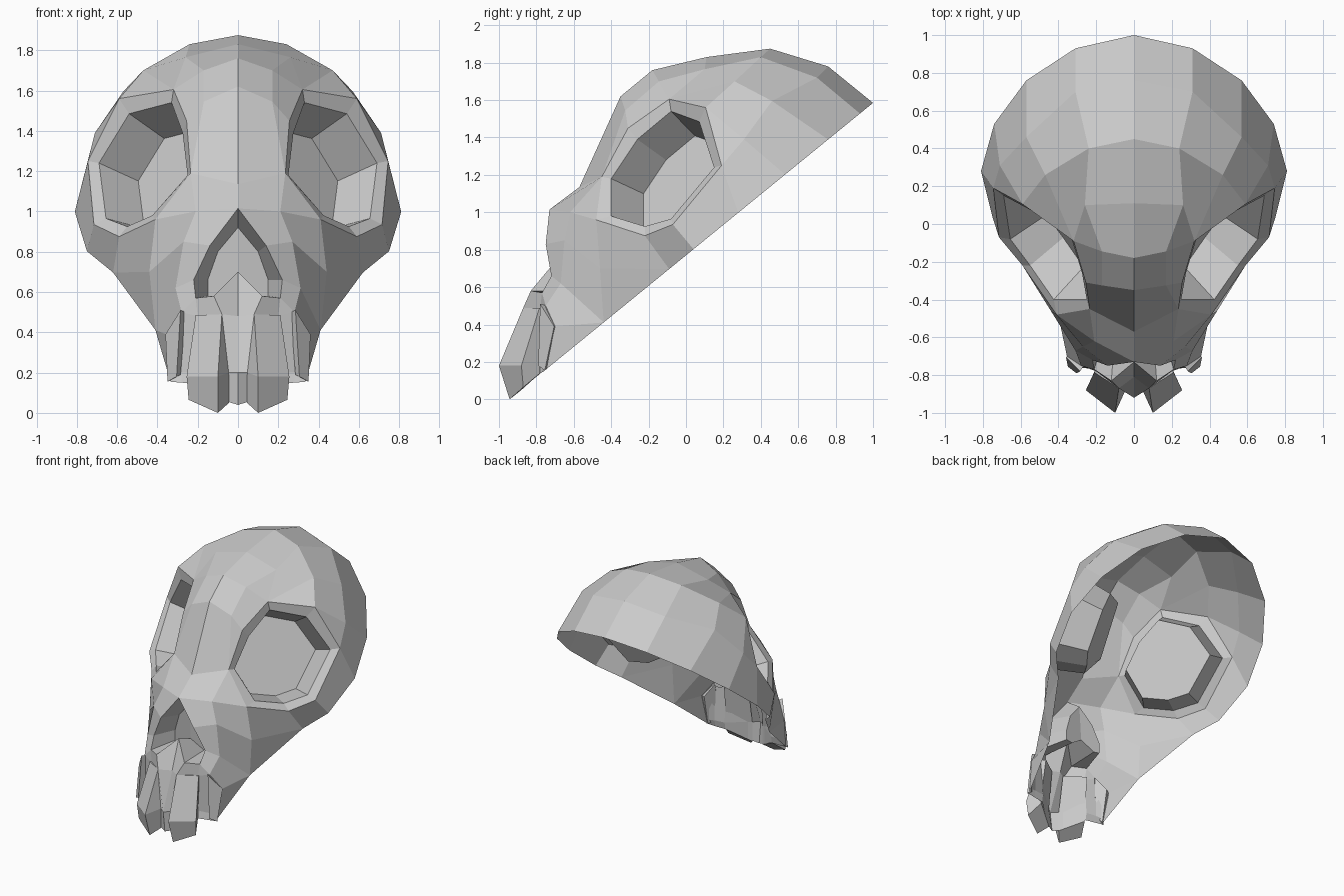
import bpy, bmesh
from mathutils import Vector as V

cube = bpy.data.objects.get("Cube")
if cube:
    bpy.data.objects.remove(cube, do_unlink=True)

bone = bpy.data.materials.new("bone_grey")
bone.use_nodes = True
bone.diffuse_color = (0.6, 0.6, 0.6, 1)
bone.node_tree.nodes["Principled BSDF"].inputs["Base Color"].default_value = bone.diffuse_color


def strip(faces, upper, lower, closed=False):
    """Join two rows of points; repeated points collapse to triangles."""
    if closed:
        upper, lower = upper + upper[:1], lower + lower[:1]
    for a0, a1, b0, b1 in zip(upper, upper[1:], lower, lower[1:]):
        faces.append([b0, b1, a1, a0])


def build(name, faces):
    """Make half a part from faces and mirror it across x."""
    bm, known = bmesh.new(), {}
    for face in faces:
        loop = []
        for p in face:
            key = tuple(round(c, 4) for c in p)
            if key not in known:
                known[key] = bm.verts.new(key)
            if known[key] not in loop:
                loop.append(known[key])
        if len(loop) > 2:
            bm.faces.new(loop)
    mesh = bpy.data.meshes.new(name)
    bm.to_mesh(mesh)
    bm.free()
    mesh.materials.append(bone)
    ob = bpy.data.objects.new(name, mesh)
    bpy.context.collection.objects.link(ob)
    mod = ob.modifiers.new("mirror", 'MIRROR')
    mod.use_clip = True


def on_back(x, y):
    """Point on the slanted plane where the shell is open."""
    return (x, y, 0.77 + 0.815 * y)


# Eye socket outline, from the top going outward
eye = [(.32, -.09, 1.605), (.59, .105, 1.56), (.745, .19, 1.25), (.715, -.07, .935),
       (.59, -.22, .875), (.41, -.48, .96), (.235, -.45, 1.19), (.255, -.31, 1.45)]
eye_inner = [(.33, -.08, 1.54), (.54, .07, 1.485), (.69, .15, 1.24), (.655, -.08, .965),
             (.55, -.22, .925), (.425, -.40, .98), (.25, -.40, 1.18), (.275, -.26, 1.39)]
# Socket floor: sunk along the socket axis and slightly narrower
axis = V((.71, -.60, .37))
middle = sum((V(p) for p in eye_inner), V()) / 8
eye_floor = [tuple(middle + (V(p) - middle) * 0.86 - axis * 0.23) for p in eye_inner]

# Nose opening, from the top down to the bony spine
nose = [(0, -.73, 1.015), (.14, -.75, .83), (.22, -.72, .66),
        (.21, -.77, .57), (.12, -.83, .58), (0, -.73, .70)]
nose_inner = [(0, -.60, .92), (.10, -.58, .80), (.15, -.56, .66),
              (.15, -.56, .58), (.10, -.56, .57), (0, -.58, .64)]

# Open rim from crown to jaw
rim = [on_back(x, y) for x, y in [(0, 1), (.31, .93), (.57, .76), (.74, .53), (.81, .28),
                                  (.75, .04), (.62, -.09), (.41, -.44), (.335, -.755)]]
cheek = (.44, -.46, .70)

# Gum line, from the midline outward
gum = [(0, -.81, .48), (.08, -.87, .49), (.20, -.78, .48), (.28, -.75, .50), (.355, -.70, .39)]

# Cranium and face: rows from midline outward, crown to jaw
rows = [
    rim[:5],
    [(0, .76, 1.78), (.31, .70, 1.72), (.57, .46, 1.595), (.71, .31, 1.39), eye[2]],
    [(0, .45, 1.875), (.24, .40, 1.83), (.47, .26, 1.70), eye[1], eye[2]],
    [(0, .11, 1.83), (.26, .10, 1.765), eye[0], eye[1]],
    [(0, -.18, 1.76), (.17, -.145, 1.70), eye[0]],
    [(0, -.35, 1.62), (.17, -.325, 1.545), eye[7]],
    [(0, -.57, 1.135), eye[6], eye[6]],
    [nose[0], (.21, -.62, 1.0), eye[5]],
    [nose[1], (.27, -.65, .85), cheek],
    [nose[2], (.31, -.67, .62), rim[7], rim[7]],
    [nose[3], gum[3], gum[4], rim[8]],
]
skull = []
for upper, lower in zip(rows, rows[1:]):
    strip(skull, upper, lower)
strip(skull, eye[5:1:-1], [cheek, rim[6], rim[5], rim[4]])
strip(skull, [cheek, rim[6]], [rim[7], rim[7]])
# Spine front and the wall behind the teeth, with a ridge at the midline
strip(skull, [nose[5], nose[4], nose[3], nose[3]], gum[:4])
wall = [(0, -.92, .20), (.05, -.88, .20), (.20, -.76, .20), (.28, -.75, .20), (.34, -.74, .19)]
strip(skull, gum, wall)
strip(skull, wall, [(0, -.90, .04), (.05, -.88, .055), (.20, -.77, .145), (.28, -.76, .15), rim[8]])
build("skull_shell", skull)

# Sunken eye sockets with a sloped lip
socket = []
strip(socket, eye, eye_inner, True)
strip(socket, eye_inner, eye_floor, True)
socket.append(eye_floor[::-1])
build("eye_sockets", socket)

# Nose cavity
cavity = []
strip(cavity, nose, nose_inner)
cavity.append(nose_inner[::-1])
build("nose_cavity", cavity)


def tooth(name, sections):
    """Loft four-sided sections from root to tip and cap both ends."""
    faces = [sections[0], sections[-1][::-1]]
    for upper, lower in zip(sections, sections[1:]):
        strip(faces, upper, lower, True)
    build(name, faces)


# Section corners: front, outer, back outer, back inner
tooth("front_teeth", [
    [(.08, -.87, .49), (.21, -.785, .485), (.19, -.74, .48), (.05, -.84, .48)],
    [(.10, -1.0, .18), (.255, -.88, .18), (.20, -.78, .20), (.045, -.88, .20)],
    [(.10, -.943, 0), (.245, -.87, .065), (.20, -.78, .14), (.045, -.88, .05)]])
tooth("side_teeth", [
    [(.285, -.78, .51), (.36, -.705, .39), (.32, -.68, .40), (.26, -.74, .50)],
    [(.305, -.79, .18), (.35, -.755, .155), (.33, -.74, .165), (.285, -.76, .19)]])
